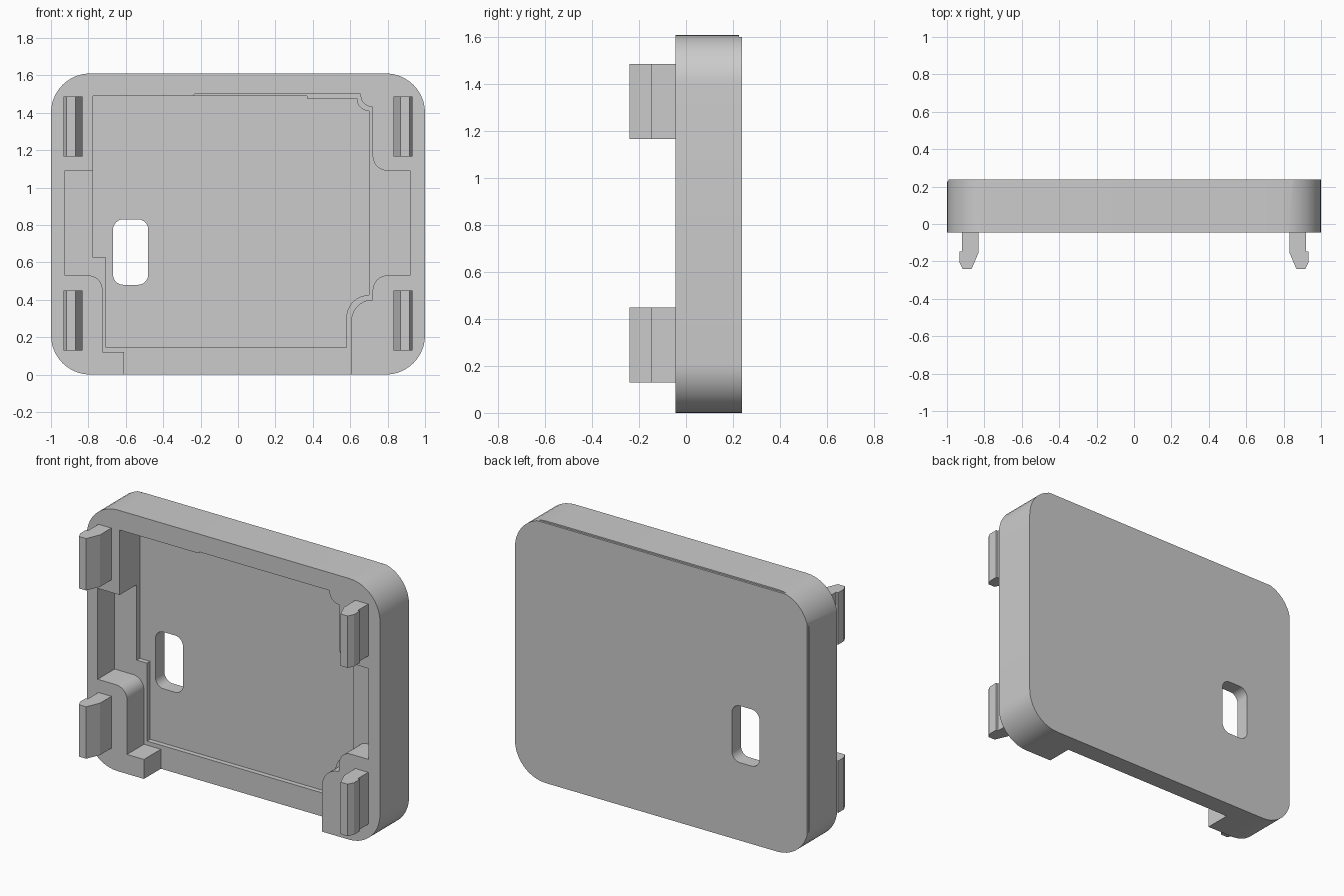
import bpy, bmesh, math

cube = bpy.data.objects.get("Cube")
if cube:
    bpy.data.objects.remove(cube, do_unlink=True)

grey = bpy.data.materials.new("matte_grey")
grey.use_nodes = True
tone = (0.6, 0.6, 0.6, 1)
grey.diffuse_color = tone
grey.node_tree.nodes["Principled BSDF"].inputs["Base Color"].default_value = tone


def arc(cx, cz, r, start, end, steps=10):
    """Points on a circular arc, angles in degrees."""
    angles = [math.radians(start + (end - start) * i / steps) for i in range(steps + 1)]
    return [(cx + r * math.cos(a), cz + r * math.sin(a)) for a in angles]


def rounded_rect(x0, x1, z0, z1, r):
    return (arc(x1 - r, z1 - r, r, 0, 90) + arc(x0 + r, z1 - r, r, 90, 180)
            + arc(x0 + r, z0 + r, r, 180, 270) + arc(x1 - r, z0 + r, r, 270, 360))


def prism(name, points, direction):
    """Fill a 3D outline and extrude it along a direction."""
    bm = bmesh.new()
    face = bm.faces.new([bm.verts.new(p) for p in points])
    new = bmesh.ops.extrude_face_region(bm, geom=[face])["geom"]
    bmesh.ops.translate(bm, vec=direction,
                        verts=[v for v in new if isinstance(v, bmesh.types.BMVert)])
    bmesh.ops.recalc_face_normals(bm, faces=bm.faces)
    mesh = bpy.data.meshes.new(name)
    bm.to_mesh(mesh)
    bm.free()
    mesh.materials.append(grey)
    obj = bpy.data.objects.new(name, mesh)
    bpy.context.collection.objects.link(obj)
    return obj


def slab(name, outline, y0, y1):
    return prism(name, [(x, y0, z) for x, z in outline], (0, y1 - y0, 0))


def activate(obj):
    bpy.ops.object.select_all(action="DESELECT")
    obj.select_set(True)
    bpy.context.view_layer.objects.active = obj


def cut(target, cutter):
    mod = target.modifiers.new("cut", "BOOLEAN")
    mod.operation = "DIFFERENCE"
    mod.solver = "EXACT"
    mod.object = cutter
    activate(target)
    bpy.ops.object.modifier_apply(modifier=mod.name)
    bpy.data.objects.remove(cutter, do_unlink=True)


FRONT, LEDGE, FLOOR, BACK = -0.045, 0.12, 0.15, 0.238

# Shell with rounded corners
shell = slab("case_shell", rounded_rect(-1, 1, 0, 1.61, 0.21), FRONT, BACK)

# Wide pocket, open at the bottom, shaped around the corner posts
pocket = [(-0.61, -0.1), (-0.61, 0.12), (-0.725, 0.12)]
pocket += arc(-0.80, 0.455, 0.075, 0, 90)
pocket += [(-0.925, 0.53), (-0.925, 1.09), (-0.775, 1.09), (-0.775, 1.49),
           (-0.24, 1.49), (-0.23, 1.5), (0.655, 1.5)]
pocket += arc(0.72, 1.495, 0.065, 180, 270)
pocket += arc(0.80, 1.17, 0.08, 180, 270)
pocket += [(0.92, 1.09), (0.92, 0.53)]
pocket += arc(0.80, 0.45, 0.08, 90, 180)
pocket += arc(0.72, 0.285, 0.115, 90, 180)
pocket += [(0.605, -0.1)]
cut(shell, slab("pocket_cutter", pocket, -0.2, LEDGE))

# Recessed floor inside the ledge
recess = [(-0.705, 0.145), (-0.705, 0.625), (-0.775, 0.625), (-0.775, 1.49),
          (0.37, 1.49), (0.37, 1.475), (0.635, 1.475)]
recess += arc(0.70, 1.475, 0.065, 180, 270)
recess += arc(0.70, 0.305, 0.12, 90, 180)
recess += [(0.58, 0.145)]
cut(shell, slab("recess_cutter", recess, 0.08, FLOOR))

# Slot through the back wall
cut(shell, slab("slot_cutter", rounded_rect(-0.668, -0.48, 0.48, 0.83, 0.055), 0.05, 0.4))

# Thin steps along the rear top and right edges
for x0, x1, z0, z1 in ((-1.1, 1.1, 1.602, 1.7), (-1.1, -0.992, -0.1, 1.7)):
    rim = [(x0, z0), (x1, z0), (x1, z1), (x0, z1)]
    cut(shell, slab("rim_cutter", rim, 0.226, 0.3))

activate(shell)
bpy.ops.object.shade_smooth_by_angle(angle=math.radians(30))

# Four hooked snap clips
clip = [(0.832, -0.04), (0.832, -0.155), (0.868, -0.24), (0.916, -0.24),
        (0.934, -0.205), (0.934, -0.148), (0.92, -0.148), (0.92, -0.04)]
for side, sign in (("left", 1), ("right", -1)):
    for level, z in (("lower", 0.13), ("upper", 1.167)):
        prism(f"{level}_{side}_clip", [(sign * x, y, z) for x, y in clip], (0, 0, 0.32))
